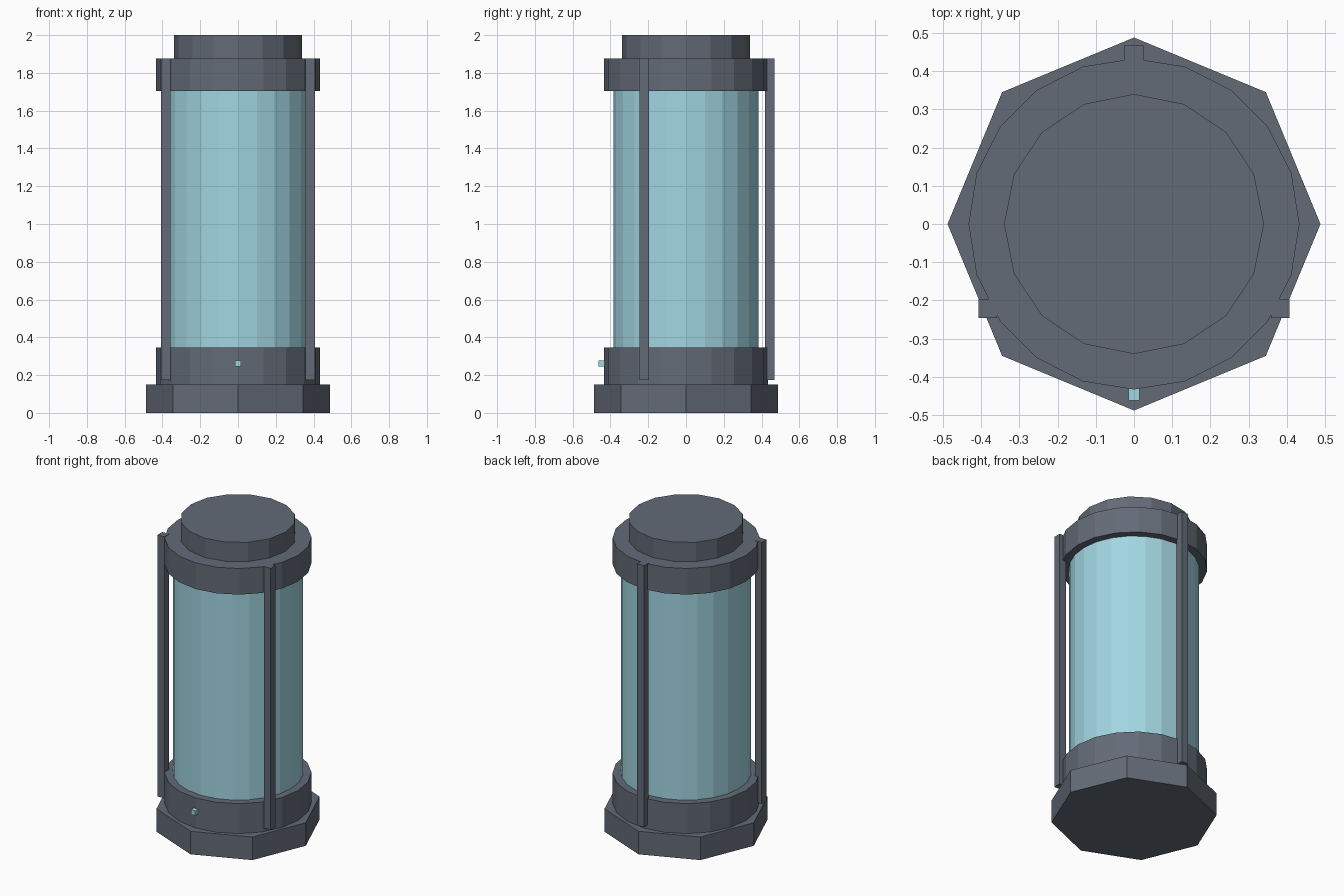
import bpy

cube = bpy.data.objects.get("Cube")
if cube:
    bpy.data.objects.remove(cube, do_unlink=True)


def make_material(name, color):
    mat = bpy.data.materials.new(name)
    mat.use_nodes = True
    mat.diffuse_color = color
    mat.node_tree.nodes["Principled BSDF"].inputs["Base Color"].default_value = color
    return mat


METAL = make_material("slate metal", (0.125, 0.147, 0.184, 1))
GLASS = make_material("pale cyan glass", (0.36, 0.67, 0.76, 1))


def drum(name, sides, radius, bottom, top, mat):
    bpy.ops.mesh.primitive_cylinder_add(
        vertices=sides, radius=radius, depth=top - bottom,
        location=(0, 0, (bottom + top) / 2))
    obj = bpy.context.object
    obj.name = name
    obj.data.materials.append(mat)


def block(name, center, size, mat):
    bpy.ops.mesh.primitive_cube_add(size=1, location=center)
    obj = bpy.context.object
    obj.name = name
    obj.scale = size
    bpy.ops.object.transform_apply(location=False, rotation=False, scale=True)
    obj.data.materials.append(mat)


# Stacked body
drum("base_plate", 8, 0.488, 0, 0.15, METAL)
drum("lower_collar", 20, 0.433, 0.15, 0.345, METAL)
drum("glass_tube", 24, 0.384, 0.34, 1.71, GLASS)
drum("upper_collar", 20, 0.433, 1.705, 1.875, METAL)
drum("top_cap", 16, 0.34, 1.875, 2.0, METAL)

# Three upright guard bars
for name, x, y in (("back_bar", 0, 0.444),
                   ("left_bar", 0.383, -0.221),
                   ("right_bar", -0.383, -0.221)):
    block(name, (x, y, 1.026), (0.049, 0.049, 1.702), METAL)

# Small indicator on the front of the lower collar
block("indicator_light", (0, -0.446, 0.261), (0.03, 0.032, 0.032), GLASS)
